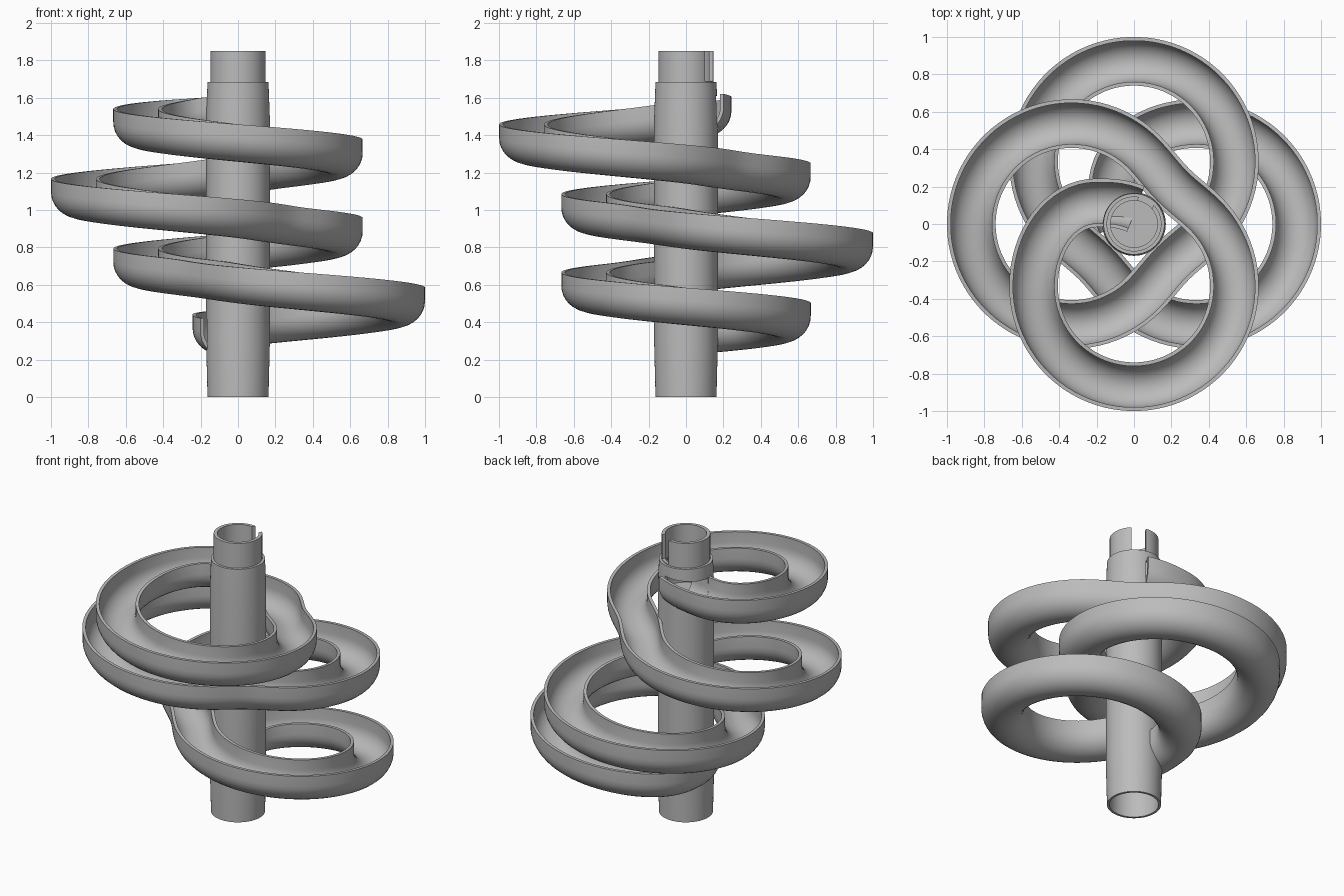
import bpy, bmesh, math
from mathutils import Vector

cube = bpy.data.objects.get("Cube")
if cube:
    bpy.data.objects.remove(cube, do_unlink=True)

RING, OFFSET, HALF, WALL = 0.537, 0.333, 0.13, 0.02
SLOPE, RIM_Z, DEPTH = 0.097, 1.54, 0.2

grey = bpy.data.materials.new("plain grey")
grey.use_nodes = True
grey.diffuse_color = (0.5, 0.5, 0.5, 1)
grey.node_tree.nodes["Principled BSDF"].inputs["Base Color"].default_value = (0.5, 0.5, 0.5, 1)


def finish(name, bm):
    bmesh.ops.recalc_face_normals(bm, faces=bm.faces)
    mesh = bpy.data.meshes.new(name)
    bm.to_mesh(mesh)
    bm.free()
    mesh.materials.append(grey)
    obj = bpy.data.objects.new(name, mesh)
    bpy.context.collection.objects.link(obj)
    return obj


def activate(obj):
    bpy.ops.object.select_all(action='DESELECT')
    obj.select_set(True)
    bpy.context.view_layer.objects.active = obj


def smooth(obj):
    activate(obj)
    bpy.ops.object.shade_smooth_by_angle(angle=math.radians(35))


def cut(obj, cutter):
    cutter.hide_render = True
    mod = obj.modifiers.new("cut", 'BOOLEAN')
    mod.operation, mod.solver, mod.object = 'DIFFERENCE', 'EXACT', cutter
    activate(obj)
    bpy.ops.object.modifier_apply(modifier="cut")
    bpy.data.objects.remove(cutter, do_unlink=True)


def bezier(a, b, c, d, n):
    a, b, c, d = (Vector(p) for p in (a, b, c, d))
    return [a * (1-t)**3 + b * 3*t*(1-t)**2 + c * 3*t*t*(1-t) + d * t**3
            for t in (i / n for i in range(n))]


def arc(centre_deg, start, end):
    c = Vector((math.cos(math.radians(centre_deg)), math.sin(math.radians(centre_deg)))) * OFFSET
    n = int((end - start) / 4)
    angles = [math.radians(start + (end - start) * i / n) for i in range(n + 1)]
    return [c + Vector((math.cos(a), math.sin(a))) * RING for a in angles]


# Plan of the track: column outlet, four ring loops, column inlet
entry = bezier((0.01, 0.08), (-0.05, 0.105), (-0.1, 0.115), (-0.2, 0.113), 6)
entry += bezier((-0.2, 0.113), (-0.39, 0.113), (-RING, -0.09), (-RING, -OFFSET), 16)
path = list(entry)
for loop in ((-90, 180, 405), (180, 45, 315), (90, -45, 225), (0, -135, 90)):
    points = arc(*loop)
    if loop[0] != -90:
        # link between loops, pinched slightly toward the column
        a, b = path[-1], points[0]
        inward = -(a + b).normalized()
        for i in range(1, 12):
            t = i / 12
            path.append(a.lerp(b, t) + inward * 0.014 * math.sin(math.pi * t)**2)
    path += points
path += [Vector((-p.y, -p.x)) for p in reversed(entry)]

# Height falls steadily with distance along the track
heights, travelled = [], 0.0
for i, p in enumerate(path):
    travelled += (p - path[i - 1]).length if i else 0
    heights.append(travelled)
base = heights[len(entry)]
heights = [RIM_Z - SLOPE * (h - base) for h in heights]


def half_round(radius, top, n=16):
    """U-shaped section: round floor with straight walls up to top."""
    zc = HALF - DEPTH
    section = [(-radius, top)]
    section += [(-radius * math.cos(math.pi * i / n), zc - radius * math.sin(math.pi * i / n))
                for i in range(n + 1)]
    return section + [(radius, top)]


def sweep(name, section, first, last):
    bm = bmesh.new()
    rings = []
    for i in range(first, last):
        d = path[min(i + 1, len(path) - 1)] - path[max(i - 1, 0)]
        side = Vector((d.y, -d.x)).normalized()
        ring = []
        for off, dz in section:
            q = path[i] + side * off
            ring.append(bm.verts.new((q.x, q.y, heights[i] + dz)))
        rings.append(ring)
    n = len(section)
    for a, b in zip(rings, rings[1:]):
        for j in range(n):
            k = (j + 1) % n
            bm.faces.new((a[j], a[k], b[k], b[j]))
    bm.faces.new(rings[0])
    bm.faces.new(rings[-1])
    return finish(name, bm)


# Open spiral trough
outer = half_round(HALF, 0)
inner = half_round(HALF - WALL, 0)
smooth(sweep("spiral_trough", outer + inner[::-1], 0, len(path)))

# Hollow column with a narrower collar, lathed from a profile
profile = [(0.163, 0), (0.17, 0.28), (0.17, 1.5), (0.163, 1.685), (0.147, 1.685),
           (0.147, 1.85), (0.125, 1.85), (0.125, 1.66), (0.148, 1.63), (0.148, 0)]
bm = bmesh.new()
SIDES = 64
rings = [[bm.verts.new((r * math.cos(math.tau * s / SIDES), r * math.sin(math.tau * s / SIDES), z))
          for r, z in profile] for s in range(SIDES)]
for s in range(SIDES):
    a, b = rings[s], rings[(s + 1) % SIDES]
    for j in range(len(profile)):
        k = (j + 1) % len(profile)
        bm.faces.new((a[j], b[j], b[k], a[k]))
column = finish("column", bm)

# Openings where the trough leaves and enters the column
channel = half_round(HALF - WALL - 0.002, -0.005)
cut(column, sweep("outlet_cutter", channel, 0, 11))
cut(column, sweep("inlet_cutter", channel, len(path) - 11, len(path)))

# Slot in the collar
bpy.ops.mesh.primitive_cube_add(size=1, location=(0.07, 0.13, 1.79),
                                rotation=(0, 0, math.radians(62)))
slot = bpy.context.object
slot.name = "slot_cutter"
slot.scale = (0.16, 0.09, 0.2)
cut(column, slot)
smooth(column)

# Floor inside the column under the outlet
bm = bmesh.new()
bmesh.ops.create_cone(bm, cap_ends=True, segments=48, radius1=0.15, radius2=0.15, depth=0.03)
bmesh.ops.translate(bm, verts=bm.verts, vec=(0, 0, 1.44))
smooth(finish("column_floor", bm))
